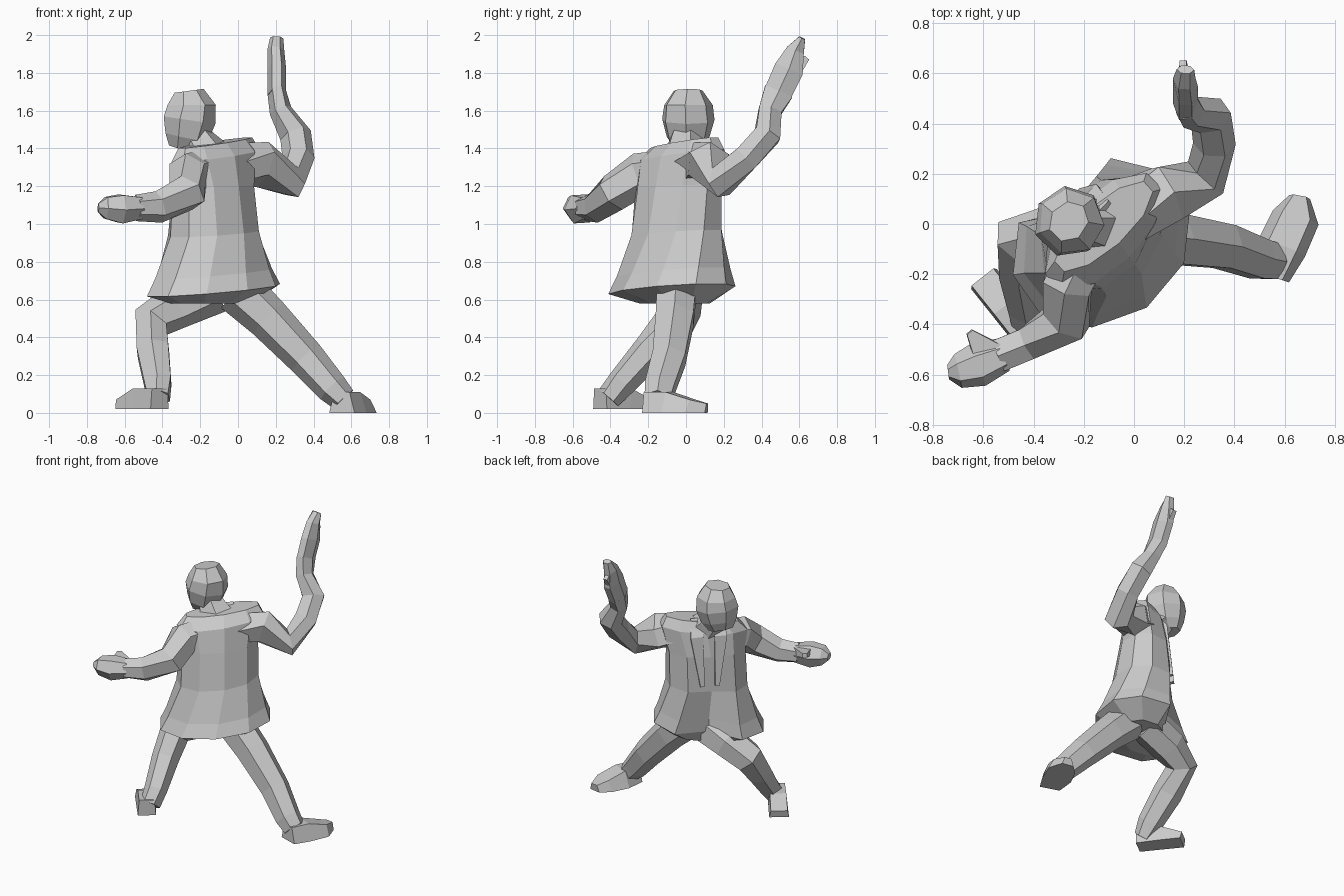
import bpy, bmesh, math
from mathutils import Vector


def skin(name, rings):
    """Join equal-sized rings of points into a closed flat-shaded object."""
    bm = bmesh.new()
    vs = [[bm.verts.new(p) for p in r] for r in rings]
    n = len(vs[0])
    for a, b in zip(vs, vs[1:]):
        for i in range(n):
            j = (i + 1) % n
            bm.faces.new((a[i], a[j], b[j], b[i]))
    bm.faces.new(vs[0])
    bm.faces.new(vs[-1])
    bmesh.ops.recalc_face_normals(bm, faces=bm.faces)
    me = bpy.data.meshes.new(name)
    bm.to_mesh(me)
    bm.free()
    ob = bpy.data.objects.new(name, me)
    bpy.context.collection.objects.link(ob)
    return ob


def limb(name, path, ref=(0, 0, 1), n=6, top=1):
    """Tube along (x, y, z, width, height); height is towards ref, top narrows that side."""
    pts = [Vector(p[:3]) for p in path]
    rings = []
    for i, p in enumerate(pts):
        t = Vector((0, 0, 0))
        if i:
            t += (p - pts[i - 1]).normalized()
        if i < len(pts) - 1:
            t += (pts[i + 1] - p).normalized()
        t.normalize()
        v = Vector(ref)
        v = (v - t * v.dot(t)).normalized()
        u = t.cross(v)
        w, h = path[i][3:]
        ring = []
        for k in range(n):
            a = (k + .5) * math.tau / n
            c = math.cos(a) * (top if math.sin(a) > .1 else 1)
            ring.append(p + u * w * c + v * h * math.sin(a))
        rings.append(ring)
    return skin(name, rings)


# Jacket: turned oval sections (z, cx, cy, half width, half depth, turn, tilt, front notch)
sections = [
    (.58, -.14, -.06, .24, .16, 35, 0, .9),
    (.65, -.13, -.075, .38, .315, 35, .035, .5),
    (.74, -.13, -.065, .34, .28, 38, .03, .55),
    (.95, -.13, -.05, .275, .22, 47, .02, .75),
    (1.2, -.13, -.04, .27, .18, 48, .01, .9),
    (1.36, -.12, -.03, .30, .145, 45, .035, 1),
    (1.43, -.12, -.01, .25, .09, 42, .03, 1)]
rings = []
for z, cx, cy, a, b, turn, tilt, notch in sections:
    th, ring = math.radians(turn), []
    for k in range(10):
        ang = (k + .5) * math.tau / 10
        x, y = a * math.cos(ang), b * math.sin(ang)
        if k == 2:
            y *= notch
        ring.append((cx + x * math.cos(th) - y * math.sin(th),
                     cy + x * math.sin(th) + y * math.cos(th),
                     z + tilt * math.cos(ang)))
    rings.append(ring)
skin("jacket", rings)

# Lapels along the open front
f, s = Vector((-.72, .69, 0)), Vector((.69, .72, 0))
for side, label in ((-1, "left"), (1, "right")):
    path = []
    for fwd, out, z, w in ((.05, .08, 1.44, .04), (.13, .08, 1.34, .06), (.165, .05, 1.0, .02)):
        p = Vector((-.13, -.03, z)) + f * fwd + s * out * side
        path.append((*p, w, .025))
    limb("lapel_" + label, path, f, 4)

# Head and neck
limb("neck", [(-.16, -.01, 1.36, .13, .11), (-.21, 0, 1.43, .10, .10),
              (-.25, .01, 1.5, .08, .08)], f)
limb("head", [(-.29, .015, 1.40, .085, .075), (-.275, .01, 1.46, .12, .115),
              (-.26, .01, 1.55, .145, .14), (-.25, .01, 1.63, .13, .135),
              (-.26, .01, 1.705, .085, .075)], f, 7)

# Raised arm with open hand
limb("raised_arm", [(-.02, .05, 1.32, .12, .13), (.13, .12, 1.315, .12, .135),
                    (.285, .185, 1.225, .09, .095), (.32, .32, 1.35, .08, .085),
                    (.305, .43, 1.47, .08, .085), (.225, .445, 1.6, .07, .06),
                    (.205, .49, 1.7, .09, .05)], (1, 0, 0))
limb("raised_hand", [(.205, .48, 1.68, .085, .05), (.205, .545, 1.82, .09, .05),
                     (.2, .58, 1.92, .055, .045), (.205, .615, 1.985, .02, .035)],
     (1, 0, 0))
limb("raised_thumb", [(.2, .57, 1.8, .05, .03), (.195, .64, 1.88, .022, .02)], (1, 0, 0), 4)

# Lowered arm reaching sideways
limb("reaching_arm", [(-.2, -.12, 1.28, .11, .11), (-.265, -.24, 1.265, .11, .115),
                      (-.27, -.385, 1.165, .105, .105), (-.42, -.475, 1.09, .075, .085),
                      (-.54, -.525, 1.085, .075, .07)])
limb("reaching_hand", [(-.52, -.52, 1.085, .07, .065), (-.62, -.56, 1.08, .09, .085),
                       (-.70, -.585, 1.085, .07, .065), (-.74, -.59, 1.085, .03, .025)],
     (0, .5, 1))
limb("reaching_thumb", [(-.58, -.52, 1.11, .09, .04), (-.655, -.43, 1.13, .02, .02)], n=4)

# Bent front leg and its shoe
limb("bent_leg", [(-.12, -.03, .66, .14, .12), (-.32, -.03, .565, .12, .12),
                  (-.46, -.06, .48, .11, .105), (-.45, -.19, .33, .09, .10),
                  (-.425, -.34, .16, .075, .085), (-.42, -.41, .08, .07, .06)], (-.6, .8, .3))
limb("bent_leg_shoe", [(-.415, -.455, .075, .085, .078), (-.51, -.33, .075, .09, .078),
                       (-.6, -.215, .045, .092, .036)], n=4, top=.85)

# Stretched leg and its shoe
limb("stretched_leg", [(.0, -.05, .65, .12, .13), (.16, -.06, .5, .115, .115),
                       (.36, -.09, .29, .1, .10), (.5, -.14, .13, .09, .085),
                       (.56, -.15, .07, .08, .07)], (1, 0, 1))
limb("stretched_leg_shoe", [(.55, -.21, .055, .1, .078), (.59, -.09, .055, .14, .078),
                            (.645, .03, .035, .135, .05), (.66, .11, .025, .06, .035)],
     n=4, top=.6)
